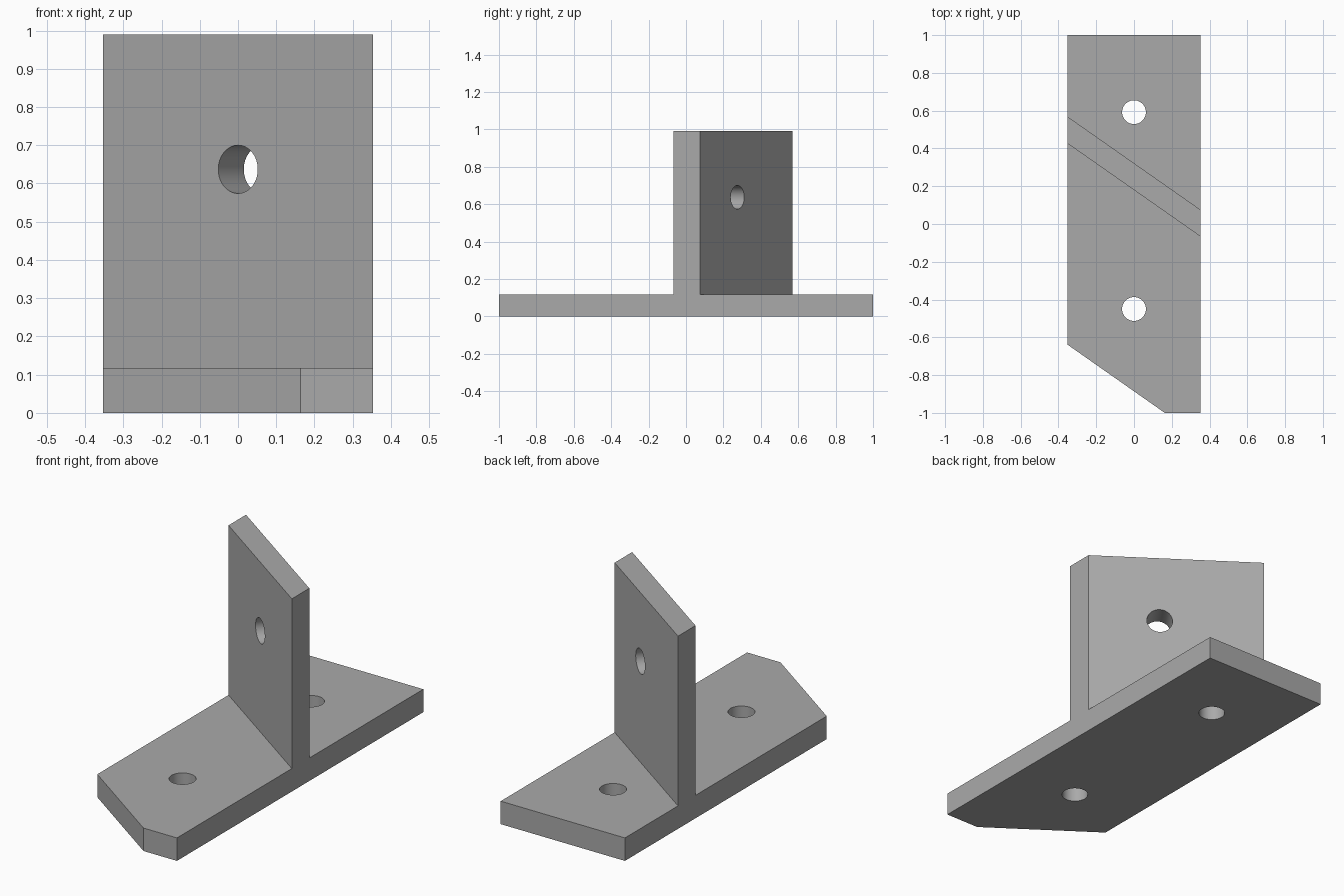
import bpy, bmesh, math
from mathutils import Vector

cube = bpy.data.objects.get("Cube")
if cube:
    bpy.data.objects.remove(cube, do_unlink=True)

HALF_W = 0.353
PLATE_H, TOP = 0.118, 0.99
HOLE_R = 0.063
SLANT = math.radians(35)
WALL_Y, WALL_DY = 0.18, 0.142      # front face at x = 0, thickness along y

grey = bpy.data.materials.new("plain grey")
grey.use_nodes = True
colour = (0.4, 0.4, 0.4, 1)
grey.diffuse_color = colour
grey.node_tree.nodes["Principled BSDF"].inputs["Base Color"].default_value = colour


def prism(name, outline, z0, z1):
    """Extrude a plan outline upwards."""
    bm = bmesh.new()
    face = bm.faces.new([bm.verts.new((x, y, z0)) for x, y in outline])
    ext = bmesh.ops.extrude_face_region(bm, geom=[face])
    verts = [g for g in ext["geom"] if isinstance(g, bmesh.types.BMVert)]
    bmesh.ops.translate(bm, verts=verts, vec=(0, 0, z1 - z0))
    bmesh.ops.recalc_face_normals(bm, faces=bm.faces)
    mesh = bpy.data.meshes.new(name)
    bm.to_mesh(mesh)
    bm.free()
    mesh.materials.append(grey)
    ob = bpy.data.objects.new(name, mesh)
    bpy.context.collection.objects.link(ob)
    return ob


def combine(target, other, operation):
    """Apply a boolean and discard the helper."""
    mod = target.modifiers.new("combine", "BOOLEAN")
    mod.operation, mod.solver, mod.object = operation, "EXACT", other
    bpy.context.view_layer.objects.active = target
    bpy.ops.object.modifier_apply(modifier=mod.name)
    bpy.data.objects.remove(other, do_unlink=True)


def drill(target, centre, axis):
    bpy.ops.mesh.primitive_cylinder_add(
        vertices=64, radius=HOLE_R, depth=0.5, location=centre,
        rotation=Vector(axis).to_track_quat("Z", "Y").to_euler())
    cutter = bpy.context.object
    cutter.name = "hole_cutter"
    cutter.hide_render = True
    cutter.data.materials.append(grey)
    combine(target, cutter, "DIFFERENCE")


# Base plate with one clipped corner
bracket = prism("angled_bracket", [(-HALF_W, -0.638), (0.163, -1), (HALF_W, -1),
                                   (HALF_W, 1), (-HALF_W, 1)], 0, PLATE_H)

# Slanted upright wall, rising from the underside so the sides stay flush
rise = HALF_W * math.tan(SLANT)
wall = prism("upright_wall", [(-HALF_W, WALL_Y + rise), (HALF_W, WALL_Y - rise),
                              (HALF_W, WALL_Y - rise + WALL_DY),
                              (-HALF_W, WALL_Y + rise + WALL_DY)], 0, TOP)
combine(bracket, wall, "UNION")

# Bolt holes: two through the plate, one square to the wall
for y in (-0.45, 0.592):
    drill(bracket, (0, y, 0), (0, 0, 1))
drill(bracket, (0, WALL_Y, 0.637), (math.sin(SLANT), math.cos(SLANT), 0))

# Merge coplanar pieces, keep edges crisp and hole walls smooth
bm = bmesh.new()
bm.from_mesh(bracket.data)
bmesh.ops.remove_doubles(bm, verts=bm.verts, dist=1e-5)
bmesh.ops.dissolve_limit(bm, angle_limit=math.radians(1), verts=bm.verts, edges=bm.edges)
bm.to_mesh(bracket.data)
bm.free()
bpy.ops.object.select_all(action="DESELECT")
bracket.select_set(True)
bpy.context.view_layer.objects.active = bracket
bpy.ops.object.shade_smooth_by_angle(angle=math.radians(30))
